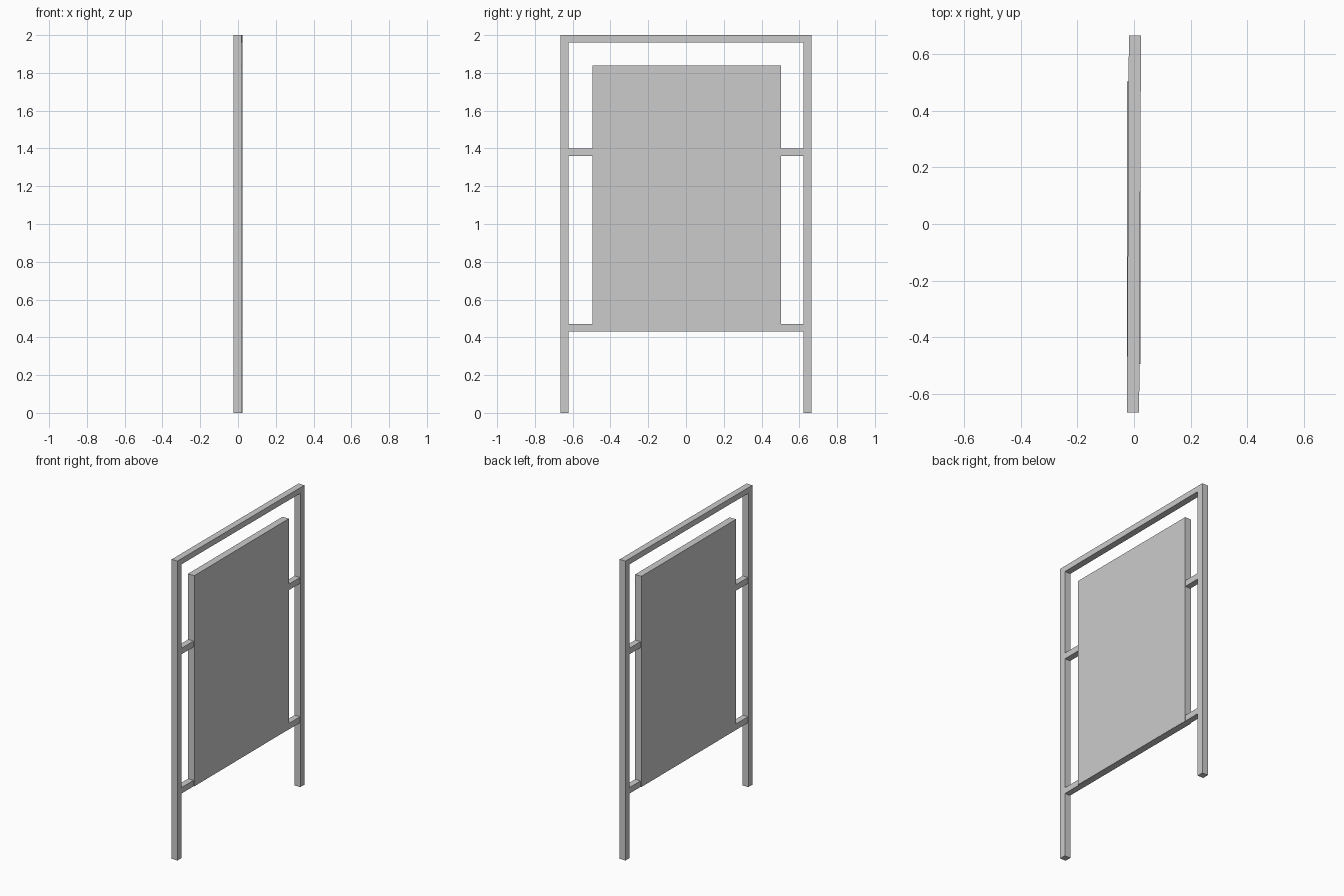
import bpy
from mathutils import Matrix

if "Cube" in bpy.data.objects:
    bpy.data.objects.remove(bpy.data.objects["Cube"])

T = 0.043        # square bar thickness
HALF = 0.665     # half width of the frame
TOP = 2.0
YAW = Matrix.Rotation(-0.005, 4, 'Z')   # the frame sits very slightly turned


def box(name, x, y, z, yaw=True):
    """Box from (min, max) ranges on each axis."""
    bpy.ops.mesh.primitive_cube_add(size=1)
    ob = bpy.context.object
    ob.name = name
    size = [r[1] - r[0] for r in (x, y, z)]
    mid = [(r[0] + r[1]) / 2 for r in (x, y, z)]
    mat = Matrix.Translation(mid) @ Matrix.Diagonal((*size, 1))
    ob.data.transform(YAW @ mat if yaw else mat)
    return ob


bar = (-T / 2, T / 2)
inner = HALF - T

# Top rail and the two posts under it
box("top_rail", bar, (-HALF, HALF), (TOP - 0.038, TOP))
for side, name in ((-1, "left"), (1, "right")):
    box(name + "_post", bar, sorted((side * HALF, side * inner)), (0, TOP - 0.038))
    # Short arm holding the panel
    box(name + "_arm", (-0.02, 0.02), sorted((side * 0.48, side * inner)), (1.36, 1.40))

# Lower rail carrying the panel
box("lower_rail", (-0.02, 0.02), (-inner, inner), (0.43, 0.47))

# Sign panel
box("panel", (-0.024, 0.023), (-0.494, 0.504), (0.431, 1.838), yaw=False)
